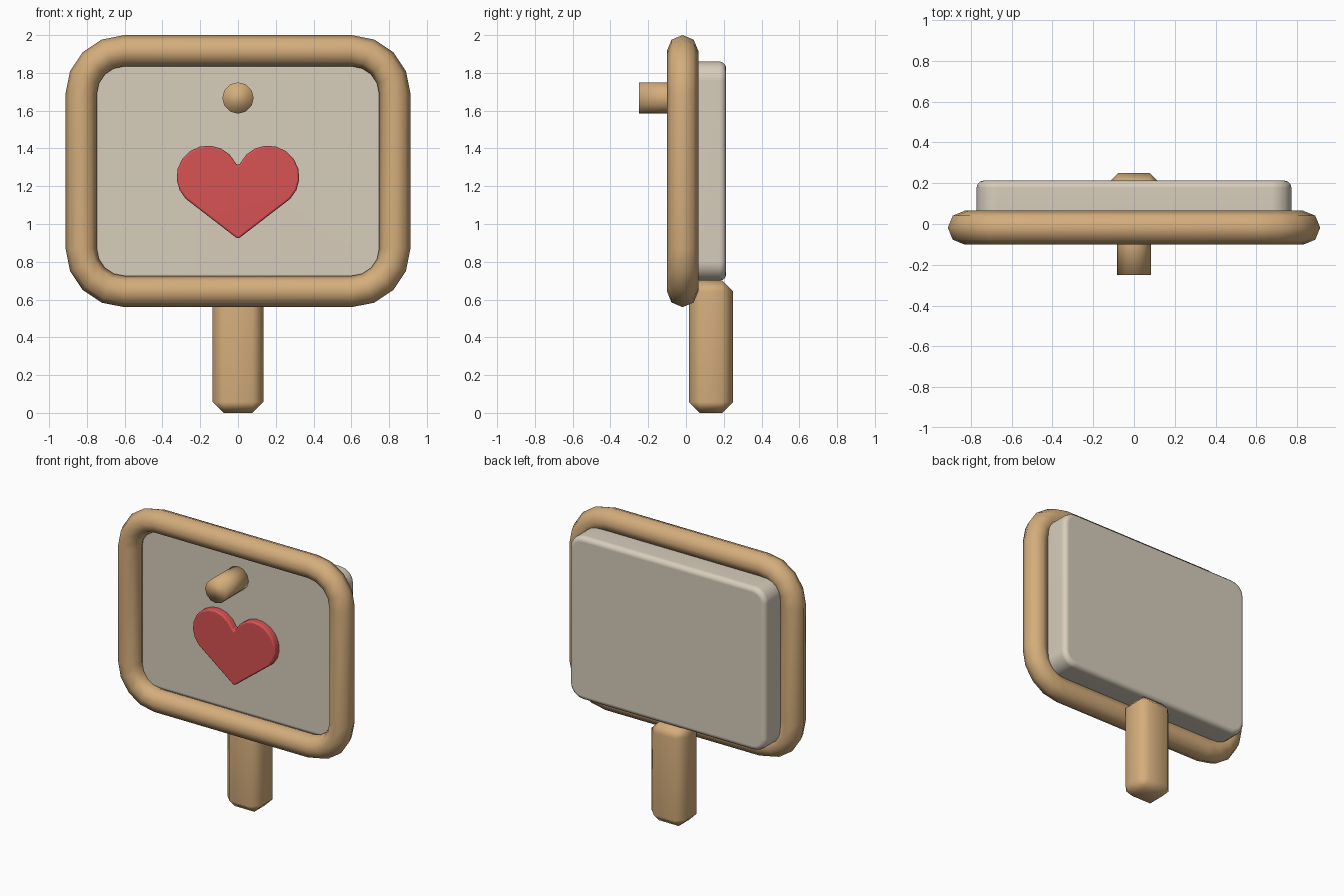
import bpy, bmesh, math
from math import sin, cos, pi, radians

if "Cube" in bpy.data.objects:
    bpy.data.objects.remove(bpy.data.objects["Cube"], do_unlink=True)


def material(name, rgb):
    m = bpy.data.materials.new(name)
    m.use_nodes = True
    m.diffuse_color = (*rgb, 1)
    bsdf = m.node_tree.nodes["Principled BSDF"]
    bsdf.inputs["Base Color"].default_value = (*rgb, 1)
    bsdf.inputs["Roughness"].default_value = 0.8
    return m


wood = material("warm wood", (0.66, 0.42, 0.20))
panel = material("pale stone", (0.68, 0.61, 0.50))
red = material("heart red", (0.69, 0.085, 0.085))


def finish(bm, name, mat, bevel=0, segments=1, angle=70):
    """Turn a bmesh into a smooth object, with an optional rounded edge."""
    bmesh.ops.recalc_face_normals(bm, faces=bm.faces)
    mesh = bpy.data.meshes.new(name)
    bm.to_mesh(mesh)
    bm.free()
    mesh.materials.append(mat)
    ob = bpy.data.objects.new(name, mesh)
    bpy.context.collection.objects.link(ob)
    bpy.ops.object.select_all(action="DESELECT")
    ob.select_set(True)
    bpy.context.view_layer.objects.active = ob
    if bevel:
        mod = ob.modifiers.new("rounded edges", "BEVEL")
        mod.width, mod.segments = bevel, segments
        mod.limit_method, mod.angle_limit = "ANGLE", radians(50)
        bpy.ops.object.modifier_apply(modifier=mod.name)
    bpy.ops.object.shade_smooth_by_angle(angle=radians(angle))
    if bevel:
        mod = ob.modifiers.new("flat centres", "WEIGHTED_NORMAL")
        mod.keep_sharp = True
    return ob


def rounded_rect(half_x, z0, z1, radius, steps=4):
    """Outline in the xz plane: (x, z, outward angle)."""
    corners = ((1, z1 - radius), (-1, z1 - radius), (-1, z0 + radius), (1, z0 + radius))
    points = []
    for i, (side, cz) in enumerate(corners):
        for k in range(steps + 1):
            a = (i + k / steps) * pi / 2
            points.append((side * (half_x - radius) + radius * cos(a), cz + radius * sin(a), a))
    return points


def prism(outline, y0, y1):
    """Extrude an xz outline from y0 to y1."""
    bm = bmesh.new()
    front = bm.faces.new([bm.verts.new((p[0], y0, p[1])) for p in outline])
    back = bmesh.ops.extrude_face_region(bm, geom=[front], use_keep_orig=True)["geom"]
    for v in back:
        if isinstance(v, bmesh.types.BMVert):
            v.co.y = y1
    return bm


# Frame: eight-sided tube swept round a rounded rectangle
tube, sides = 0.083, 8
bm = bmesh.new()
rings = []
for x, z, a in rounded_rect(0.83, 0.643, 1.917, 0.227):
    ring = []
    for k in range(sides):
        t = 2 * pi * k / sides
        out = tube * cos(t)
        ring.append(bm.verts.new((x + out * cos(a), -0.018 + tube * sin(t), z + out * sin(a))))
    rings.append(ring)
for i, ring in enumerate(rings):
    following = rings[(i + 1) % len(rings)]
    for k in range(sides):
        n = (k + 1) % sides
        bm.faces.new((ring[k], ring[n], following[n], following[k]))
finish(bm, "frame", wood, angle=80)

# Board set into the frame
finish(prism(rounded_rect(0.772, 0.70, 1.86, 0.10), 0.0, 0.213),
       "board", panel, bevel=0.035, segments=3)

# Post with chamfered edges
post = [(-0.135, 0), (0.135, 0), (0.135, 0.70), (-0.135, 0.70)]
finish(prism(post, 0.015, 0.25), "post", wood, bevel=0.058)

# Peg standing out of the board
peg = [(0.083 * cos(k * pi / 6), 1.667 + 0.083 * sin(k * pi / 6)) for k in range(12)]
finish(prism(peg, -0.25, 0.05), "peg", wood, angle=120)

# Heart: two mirrored lobes and a point
lobe = [(0.16 + 0.165 * cos(radians(a)), 1.25 + 0.165 * sin(radians(a)))
        for a in range(-45, 156, 20)]
heart = [(0, 0.92)] + lobe + [(0, 1.31)] + [(-x, z) for x, z in reversed(lobe)]
finish(prism(heart, -0.05, 0.02), "heart", red, bevel=0.012, segments=2)
